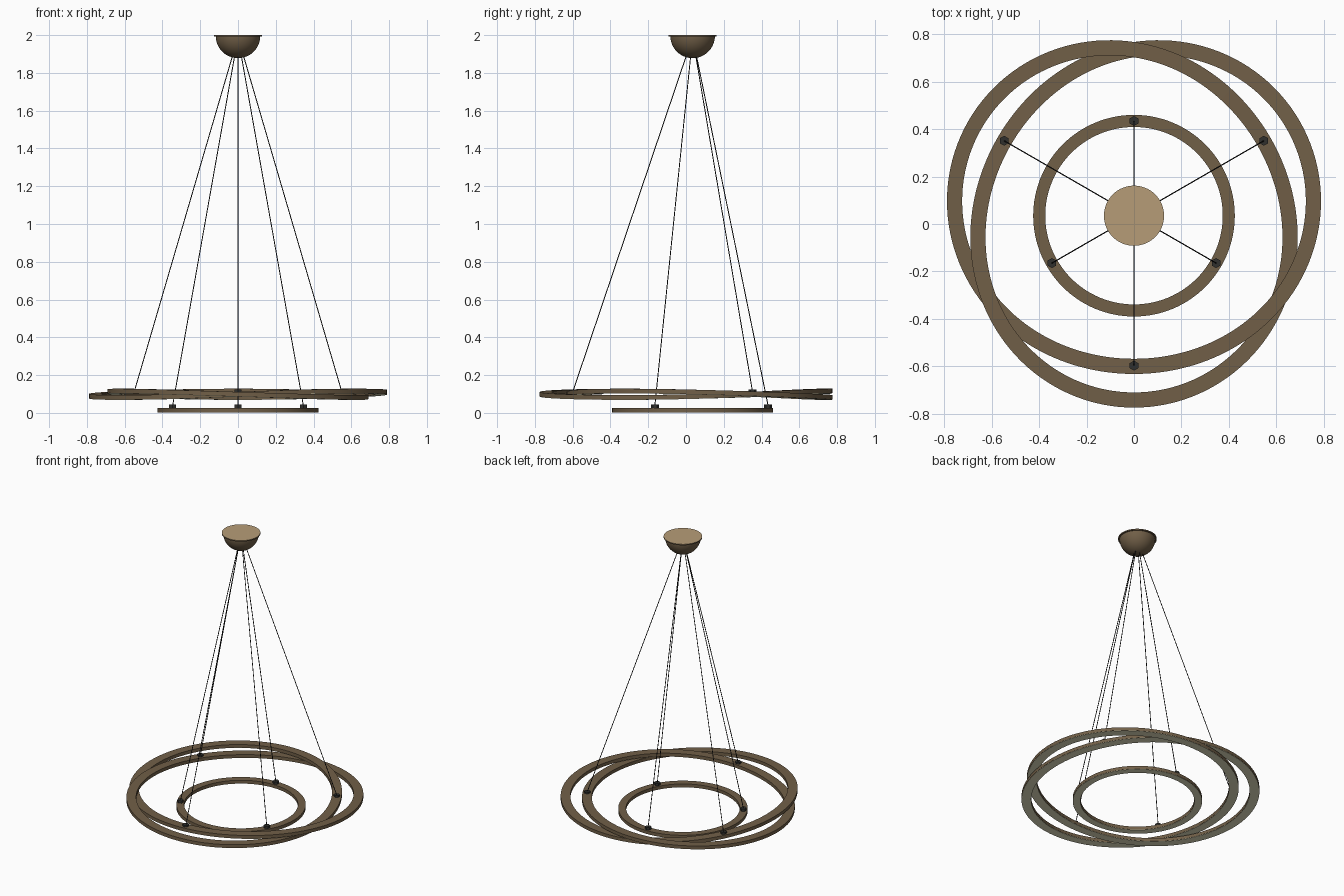
import bpy, bmesh, math
from mathutils import Vector, Matrix

if "Cube" in bpy.data.objects:
    bpy.data.objects.remove(bpy.data.objects["Cube"])

CY = 0.035  # all parts share this centre on y


def material(name, rgb):
    m = bpy.data.materials.new(name)
    m.diffuse_color = (*rgb, 1)
    m.use_nodes = True
    m.node_tree.nodes["Principled BSDF"].inputs["Base Color"].default_value = m.diffuse_color
    return m


BRONZE = material("bronze", (0.165, 0.115, 0.064))
TAN = material("tan_plate", (0.47, 0.335, 0.185))
DIFFUSER = material("light_diffuser", (0.85, 0.82, 0.58))
DARK = material("dark_fitting", (0.03, 0.03, 0.027))
BLACK = material("black_cable", (0.012, 0.012, 0.012))


def finish(name, bm, mats, smooth=True):
    bmesh.ops.recalc_face_normals(bm, faces=bm.faces)
    me = bpy.data.meshes.new(name)
    bm.to_mesh(me)
    bm.free()
    for m in mats:
        me.materials.append(m)
    ob = bpy.data.objects.new(name, me)
    bpy.context.collection.objects.link(ob)
    if smooth:
        bpy.ops.object.select_all(action='DESELECT')
        ob.select_set(True)
        bpy.context.view_layer.objects.active = ob
        bpy.ops.object.shade_smooth_by_angle(angle=math.radians(35))
    return ob


def sweep(name, path, turns, n, width, low, high, mat):
    """Sweep a flat rectangular section along a closed path."""
    bm = bmesh.new()
    total = 2 * math.pi * turns
    rows = []
    for i in range(n):
        t = total * i / n
        p = path(t)
        d = path(t + 0.001) - path(t - 0.001)
        side = Vector((d.y, -d.x, 0)).normalized() * (width / 2)
        rows.append([bm.verts.new(p + side * s + Vector((0, 0, z)))
                     for s, z in ((-1, low), (1, low), (1, high), (-1, high))])
    for i in range(n):
        a, b = rows[i], rows[(i + 1) % n]
        for k in range(4):
            j = (k + 1) % 4
            bm.faces.new((a[k], a[j], b[j], b[k]))
    return finish(name, bm, [mat])


def small_path(t):
    return Vector((0.4 * math.cos(t), CY + 0.4 * math.sin(t), 0))


def knot_path(t):
    # two turns with three lobes, weaving over and under itself
    u = 1.5 * (t - math.radians(30))
    r = 0.704 + 0.071 * math.cos(u)
    return Vector((r * math.cos(t), CY - 0.003 + r * math.sin(t), 0.1 - 0.017 * math.sin(u)))


# Rings with light strips on their undersides
sweep("inner_ring", small_path, 1, 128, 0.051, 0.003, 0.026, BRONZE)
sweep("inner_ring_light", small_path, 1, 128, 0.048, 0.001, 0.0035, DIFFUSER)
sweep("woven_outer_ring", knot_path, 2, 288, 0.064, -0.012, 0.011, BRONZE)
sweep("woven_outer_ring_light", knot_path, 2, 288, 0.061, -0.014, -0.0115, DIFFUSER)

# Ceiling canopy: half dome turned from a profile
bm = bmesh.new()
R = 0.118
prof = [(R * math.sin(a), 1.996 - R * math.cos(a))
        for a in (math.pi / 2 * k / 14 for k in range(15))]
vs = [bm.verts.new((r, CY, z)) for r, z in prof]
edges = [bm.edges.new(e) for e in zip(vs, vs[1:])]
bmesh.ops.spin(bm, geom=vs + edges, cent=(0, CY, 0), axis=(0, 0, 1),
               angle=2 * math.pi, steps=48)
bmesh.ops.remove_doubles(bm, verts=bm.verts, dist=1e-4)
finish("canopy_dome", bm, [BRONZE])

# Mounting plate on the ceiling, tan on top
bm = bmesh.new()
bmesh.ops.create_cone(bm, cap_ends=True, segments=64, radius1=0.127, radius2=0.127,
                      depth=0.008, matrix=Matrix.Translation((0, CY, 1.996)))
bm.normal_update()
for f in bm.faces:
    f.material_index = 1 if f.normal.z > 0.5 else 0
finish("canopy_plate", bm, [BRONZE, TAN])


def rod(name, a, b, radius, sides, mat):
    d = b - a
    m = Matrix.Translation((a + b) / 2) @ d.to_track_quat('Z', 'Y').to_matrix().to_4x4()
    bm = bmesh.new()
    bmesh.ops.create_cone(bm, cap_ends=True, segments=sides, radius1=radius,
                          radius2=radius, depth=d.length, matrix=m)
    finish(name, bm, [mat], smooth=sides > 6)


# Cables and hexagonal anchors, three for each ring
top = Vector((0, CY, 1.99))
for ring, radius, z, start in (("inner", 0.4, 0.025, 90), ("outer", 0.633, 0.104, 30)):
    for k in range(3):
        a = math.radians(start + 120 * k)
        p = Vector((radius * math.cos(a), CY + radius * math.sin(a), z))
        rod(f"{ring}_anchor_{k + 1}", p, p + Vector((0, 0, 0.019)), 0.021, 6, DARK)
        rod(f"{ring}_cable_{k + 1}", p + Vector((0, 0, 0.012)),
            p + (top - p) * 0.97, 0.0025, 8, BLACK)
